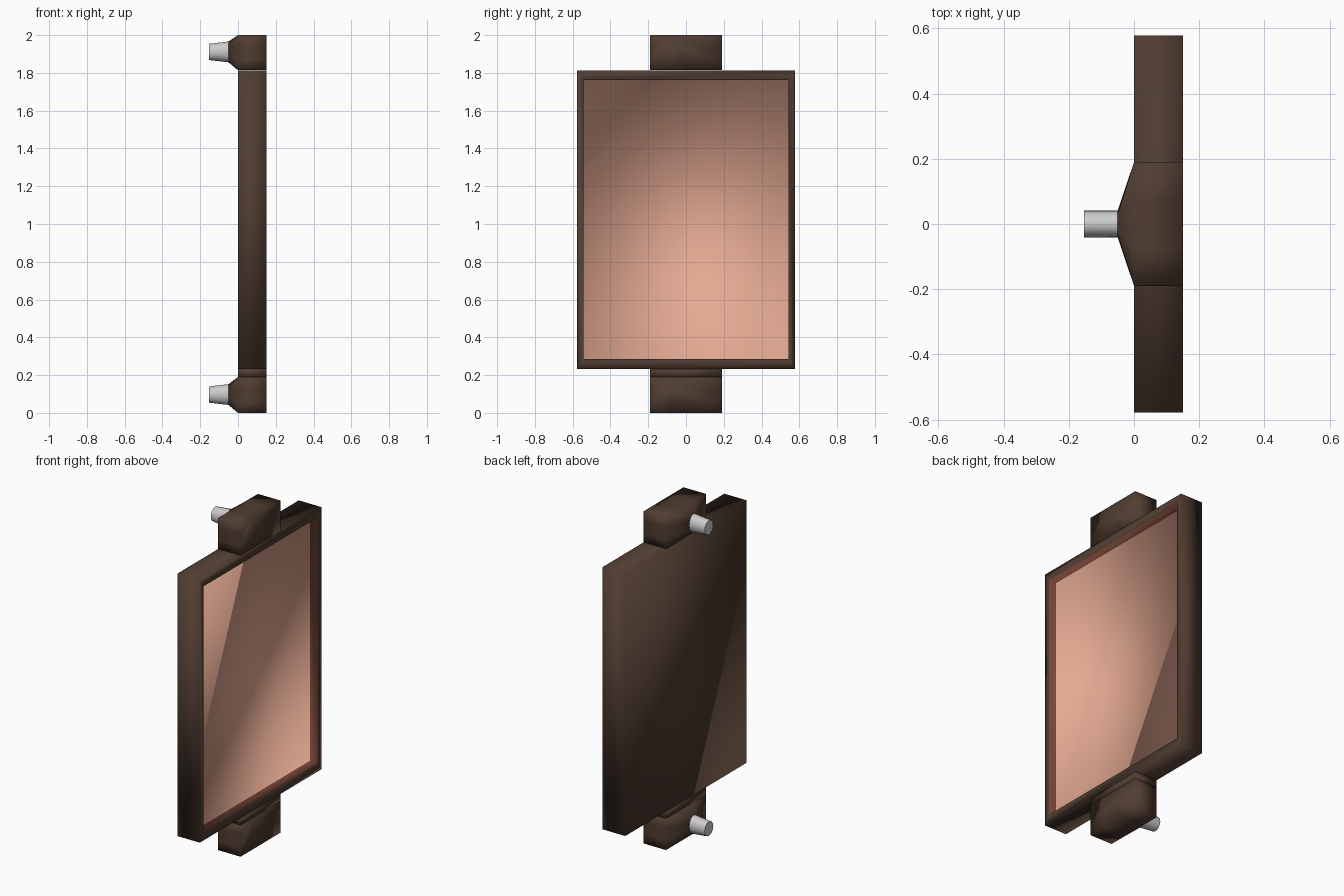
import bpy, bmesh
from math import cos, sin, pi

if "Cube" in bpy.data.objects:
    bpy.data.objects.remove(bpy.data.objects["Cube"])

N = 16  # sides of round parts


def material(name, rgb):
    m = bpy.data.materials.new(name)
    m.diffuse_color = (*rgb, 1)
    m.use_nodes = True
    m.node_tree.nodes["Principled BSDF"].inputs["Base Color"].default_value = m.diffuse_color
    return m


BROWN = material("brown_casing", (0.08, 0.046, 0.031))
SALMON = material("salmon_panel", (0.78, 0.40, 0.29))
RUST = material("rust_recess", (0.19, 0.06, 0.038))


def finish(name, bm, mats=(), smooth=True):
    bmesh.ops.recalc_face_normals(bm, faces=bm.faces)
    me = bpy.data.meshes.new(name)
    bm.to_mesh(me)
    bm.free()
    ob = bpy.data.objects.new(name, me)
    bpy.context.collection.objects.link(ob)
    for m in mats:
        me.materials.append(m)
    for p in me.polygons:
        p.use_smooth = smooth
    return ob


def box(bm, x0, x1, hy, z0, z1):
    vs = bmesh.ops.create_cube(bm, size=1)["verts"]
    for v in vs:
        v.co = ((x0 + x1) / 2 + v.co.x * (x1 - x0), v.co.y * 2 * hy,
                (z0 + z1) / 2 + v.co.z * (z1 - z0))


def ring(bm, x, ry, rz, zc, square=False):
    out = []
    for i in range(N):
        c, s = cos(2 * pi * i / N), sin(2 * pi * i / N)
        k = 1 / max(abs(c), abs(s)) if square else 1
        out.append(bm.verts.new((x, ry * c * k, zc + rz * s * k)))
    return out


def loft(bm, rings):
    for a, b in zip(rings, rings[1:]):
        for i in range(N):
            j = (i + 1) % N
            bm.faces.new((a[i], a[j], b[j], b[i]))
    bm.faces.new(rings[0])
    bm.faces.new(rings[-1])


# Shallow casing: front face becomes a rim, then is pushed in as the panel
bm = bmesh.new()
box(bm, 0, 0.15, 0.578, 0.233, 1.813)
panel = max(bm.faces, key=lambda f: f.calc_center_median().x)
bmesh.ops.inset_region(bm, faces=[panel], thickness=0.035)
for v in panel.verts:
    v.co.y = 0.543 if v.co.y > 0 else -0.543
    v.co.z = 1.763 if v.co.z > 1 else 0.285
walls = bmesh.ops.inset_region(bm, faces=[panel], thickness=0.0005)["faces"]
for v in panel.verts:
    v.co.x = 0.10
panel.material_index = 1
for f in walls:
    f.material_index = 2
finish("display_casing", bm, (BROWN, SALMON, RUST))

# Mounting blocks tapering to the rear, each with a grey stub
for label, zc in (("upper", 1.907), ("lower", 0.095)):
    zr = 1.911 if label == "upper" else 0.097
    hz = 0.093 if label == "upper" else 0.095
    bm = bmesh.new()
    loft(bm, [ring(bm, 0.15, 0.19, hz, zc, True),
              ring(bm, 0, 0.19, hz, zc, True),
              ring(bm, -0.05, 0.041, 0.055, zr)])
    finish(label + "_mount_block", bm, (BROWN,))

    bm = bmesh.new()
    loft(bm, [ring(bm, -0.05, 0.041, 0.055, zr),
              ring(bm, -0.153, 0.041, 0.043, zr)])
    stub = finish(label + "_mount_stub", bm)
    bpy.ops.object.select_all(action="DESELECT")
    stub.select_set(True)
    bpy.context.view_layer.objects.active = stub
    bpy.ops.object.shade_smooth_by_angle(angle=pi / 5)

# Collar joining the lower block to the casing
bm = bmesh.new()
box(bm, 0, 0.15, 0.19, 0.19, 0.233)
finish("lower_mount_collar", bm, (BROWN,))
